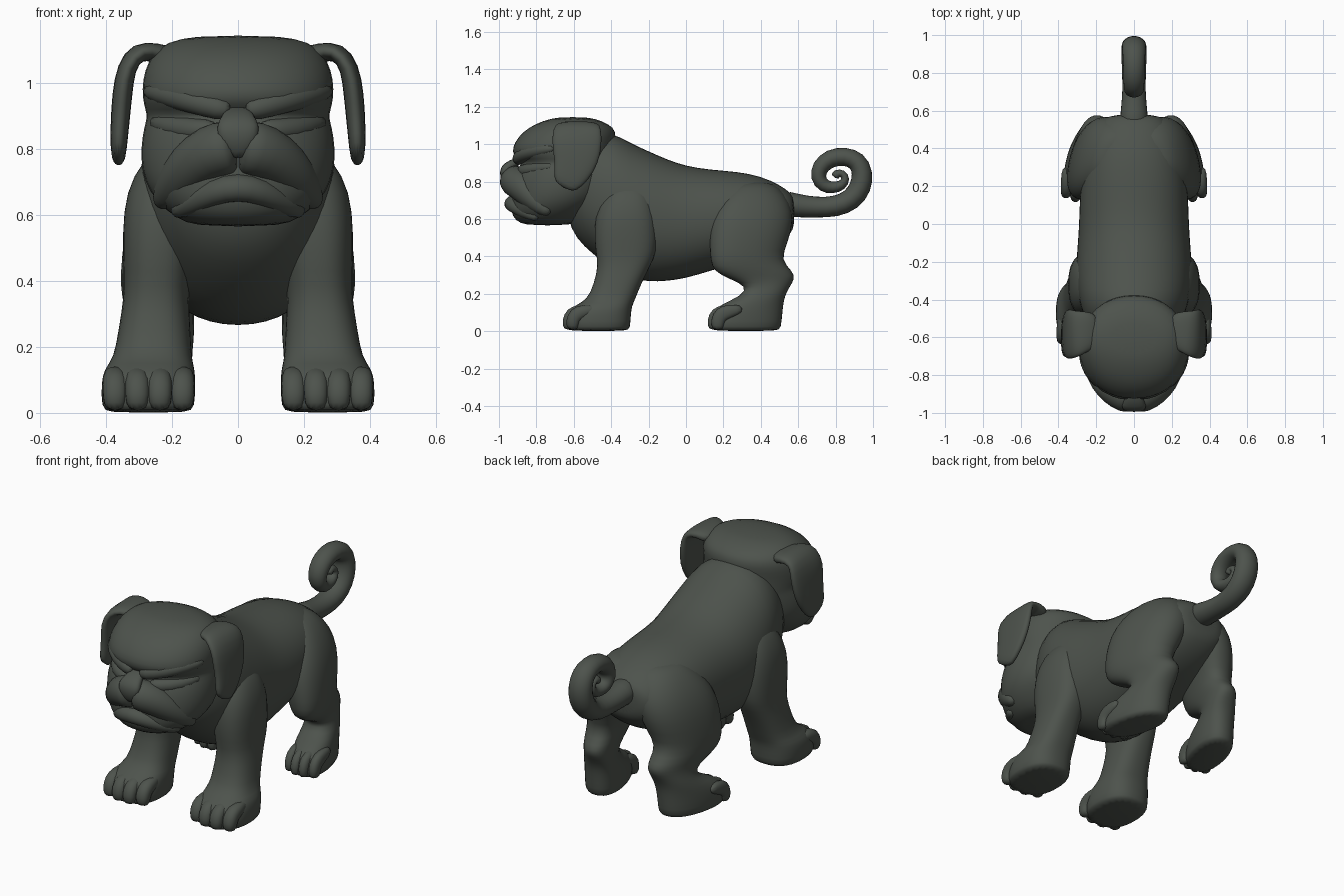
import bpy, bmesh, math
from mathutils import Vector

mat = bpy.data.materials.new("dark grey green")
mat.diffuse_color = (0.075, 0.086, 0.073, 1)


def loft(name, rings, mirror=False, subdiv=1):
    """Skin a list of point rings, cap the ends, smooth, optionally mirror in x."""
    bm = bmesh.new()
    rows = [[bm.verts.new(p) for p in r] for r in rings]
    n = len(rows[0])
    for a, b in zip(rows, rows[1:]):
        for i in range(n):
            bm.faces.new((a[i], a[(i + 1) % n], b[(i + 1) % n], b[i]))
    bm.faces.new(rows[0])
    bm.faces.new(rows[-1])
    bmesh.ops.recalc_face_normals(bm, faces=bm.faces)
    for f in bm.faces:
        f.smooth = True
    me = bpy.data.meshes.new(name)
    bm.to_mesh(me)
    bm.free()
    me.materials.append(mat)
    ob = bpy.data.objects.new(name, me)
    bpy.context.collection.objects.link(ob)
    if mirror:
        m = ob.modifiers.new("mirror", 'MIRROR')
        m.use_mirror_merge = False
    if subdiv:
        s = ob.modifiers.new("smooth", 'SUBSURF')
        s.levels = s.render_levels = subdiv
    return ob


def ring(c, u, v, n=20, e=2.0):
    """Superellipse ring around c with half axes u and v."""
    pts = []
    for i in range(n):
        t = 2 * math.pi * (i + 0.5) / n
        k = [math.copysign(abs(w) ** (2 / e), w) for w in (math.cos(t), math.sin(t))]
        pts.append(c + u * k[0] + v * k[1])
    return pts


def slices_z(name, rows, e=2.0, mirror=False, splay=0):
    """Horizontal slices: z, x min, x max, y front, y back; splay turns toes out."""
    rings = [ring(Vector(((a + b) / 2, (f + k) / 2, z)), Vector(((b - a) / 2, 0, 0)),
                  Vector((0, (k - f) / 2, 0)), e=e) for z, a, b, f, k in rows]
    for p in (p for r in rings for p in r):
        p.x -= splay * (p.y - .27)
    loft(name, rings, mirror)


def tube(name, pts, ref, mirror=False, n=12, e=2.0):
    """Tube through (x, y, z, half size along ref[, other half size])."""
    c = [Vector(p[:3]) for p in pts]
    rings = []
    for i, p in enumerate(pts):
        t = (c[min(i + 1, len(c) - 1)] - c[max(i - 1, 0)]).normalized()
        u = Vector(ref)
        u = (u - t * u.dot(t)).normalized()
        rings.append(ring(c[i], u * p[3], t.cross(u) * p[-1], n, e))
    loft(name, rings, mirror)


# body: vertical slices (y, top, bottom, half width)
body = [(-0.64, .92, .60, .13), (-0.585, .98, .49, .21), (-0.5, 1.045, .41, .265),
        (-0.4, 1.07, .335, .295), (-0.3, 1.01, .28, .308), (-0.2, .965, .26, .308),
        (-0.1, .92, .265, .30), (0, .885, .28, .293), (.13, .865, .32, .29),
        (.28, .855, .365, .278), (.4, .83, .405, .25), (.5, .785, .46, .21),
        (.56, .74, .52, .165), (.58, .71, .56, .10)]
loft("body", [ring(Vector((0, y, (t + b) / 2)), Vector((w, 0, 0)),
                   Vector((0, 0, (t - b) / 2)), 24, 2.15) for y, t, b, w in body])

# head: horizontal slices (z, half width, front, back)
head = [(.565, .13, -.86, -.62), (.59, .19, -.915, -.56), (.64, .25, -.94, -.5),
        (.70, .288, -.94, -.43), (.77, .30, -.935, -.40), (.84, .295, -.92, -.39),
        (.885, .283, -.89, -.385), (.905, .28, -.88, -.38), (.935, .29, -.925, -.38),
        (.98, .296, -.935, -.38), (1.04, .288, -.90, -.37), (1.09, .262, -.845, -.38),
        (1.125, .22, -.765, -.45), (1.145, .13, -.69, -.52)]
slices_z("head", [(z, -w, w, f, k) for z, w, f, k in head], 2.1)

# face: drooping upper lips, lower lip, nose, brows and cheek folds
UP = (0, 0, 1)
tube("upper_lip", [(0, -.922, .81, .085), (.05, -.915, .803, .088), (.11, -.88, .778, .085),
                   (.172, -.822, .718, .075), (.222, -.762, .655, .045),
                   (.24, -.725, .63, .02)], UP, True)
half = [(.20, -.785, .605, .025), (.14, -.862, .635, .035), (.07, -.918, .672, .042)]
tube("lower_lip", [(-x, y, z, r) for x, y, z, r in half] + [(0, -.936, .688, .045)] + half[::-1], UP)
tube("nose", [(0, -.87, .92, .04, .02), (0, -.93, .895, .05, .025), (0, -.97, .868, .07, .03),
              (0, -.97, .825, .06, .028), (0, -.95, .77, .025, .02)], (1, 0, 0), e=2.8)
tube("brow", [(.022, -.895, .918, .028), (.05, -.90, .922, .038), (.15, -.865, .948, .038),
              (.235, -.785, .968, .034), (.282, -.695, .978, .02)], UP, True)
tube("cheek_fold", [(.06, -.885, .86, .03), (.12, -.862, .855, .038), (.2, -.80, .865, .038),
                    (.267, -.70, .885, .02)], UP, True)

# folded ears: flat strips bent over the side of the head
tube("ear", [(.18, -.56, 1.07, .09, .035), (.25, -.565, 1.095, .105, .03), (.305, -.58, 1.098, .125, .03),
             (.34, -.583, 1.05, .135, .03), (.352, -.583, .96, .132, .031),
             (.358, -.597, .88, .112, .029), (.362, -.63, .81, .085, .026),
             (.362, -.655, .765, .055, .018)], (0, 1, 0), True, 16, 2.6)

# front legs with shoulders
slices_z("front_leg", [
    (0, .145, .40, -.63, -.31), (.015, .13, .415, -.645, -.297), (.09, .127, .417, -.64, -.293),
    (.135, .13, .407, -.605, -.287), (.165, .14, .378, -.53, -.273), (.25, .143, .364, -.495, -.24),
    (.35, .15, .347, -.47, -.19), (.42, .14, .348, -.485, -.155), (.55, .12, .352, -.495, -.15),
    (.67, .09, .342, -.475, -.16), (.77, .05, .29, -.42, -.19), (.80, .08, .23, -.38, -.24)],
    2.5, True)

# hind legs: foot, hock, then thigh
slices_z("hind_leg", [
    (0, .175, .36, .145, .495), (.015, .162, .375, .125, .51), (.09, .16, .375, .13, .517),
    (.14, .162, .37, .175, .522), (.19, .17, .358, .30, .53), (.24, .17, .343, .325, .557),
    (.28, .17, .342, .23, .584), (.32, .16, .352, .145, .575), (.38, .145, .36, .128, .505),
    (.48, .11, .358, .123, .55), (.59, .07, .345, .13, .578), (.69, .05, .305, .17, .56),
    (.77, .02, .24, .24, .50), (.80, .04, .18, .29, .44)], 2.3, True, .2)

# toes
for part, x0, dx, dy in (("front_toe", .169, .068, 0), ("hind_toe", .21, .05, .775)):
    for i in range(4):
        x, d = x0 + dx * i, dy + (.02 if i in (0, 3) else 0)
        r = dx * 0.58
        tube(part, [(x, -.49 + d, .12, r * .7, .02), (x, -.56 + d, .108, r, .04),
                    (x, -.61 + d, .09, r, .045), (x, -.628 + d, .05, r, .04),
                    (x, -.625 + d, .005, r * .8, .03)], (1, 0, 0), True, 10, 2.4)

# curled tail (y, z, radius)
tail = [(.50, .69, .075), (.59, .67, .066), (.70, .662, .056), (.80, .664, .059), (.887, .70, .062),
        (.937, .77, .063), (.946, .85, .06), (.917, .913, .057), (.85, .937, .053),
        (.77, .927, .052), (.715, .88, .05), (.703, .82, .046), (.735, .775, .04),
        (.785, .765, .034), (.835, .778, .03), (.858, .815, .026), (.838, .846, .024),
        (.805, .845, .026), (.795, .82, .028)]
tube("tail", [(0, y, z, r * 1.12, r) for y, z, r in tail], (1, 0, 0))
